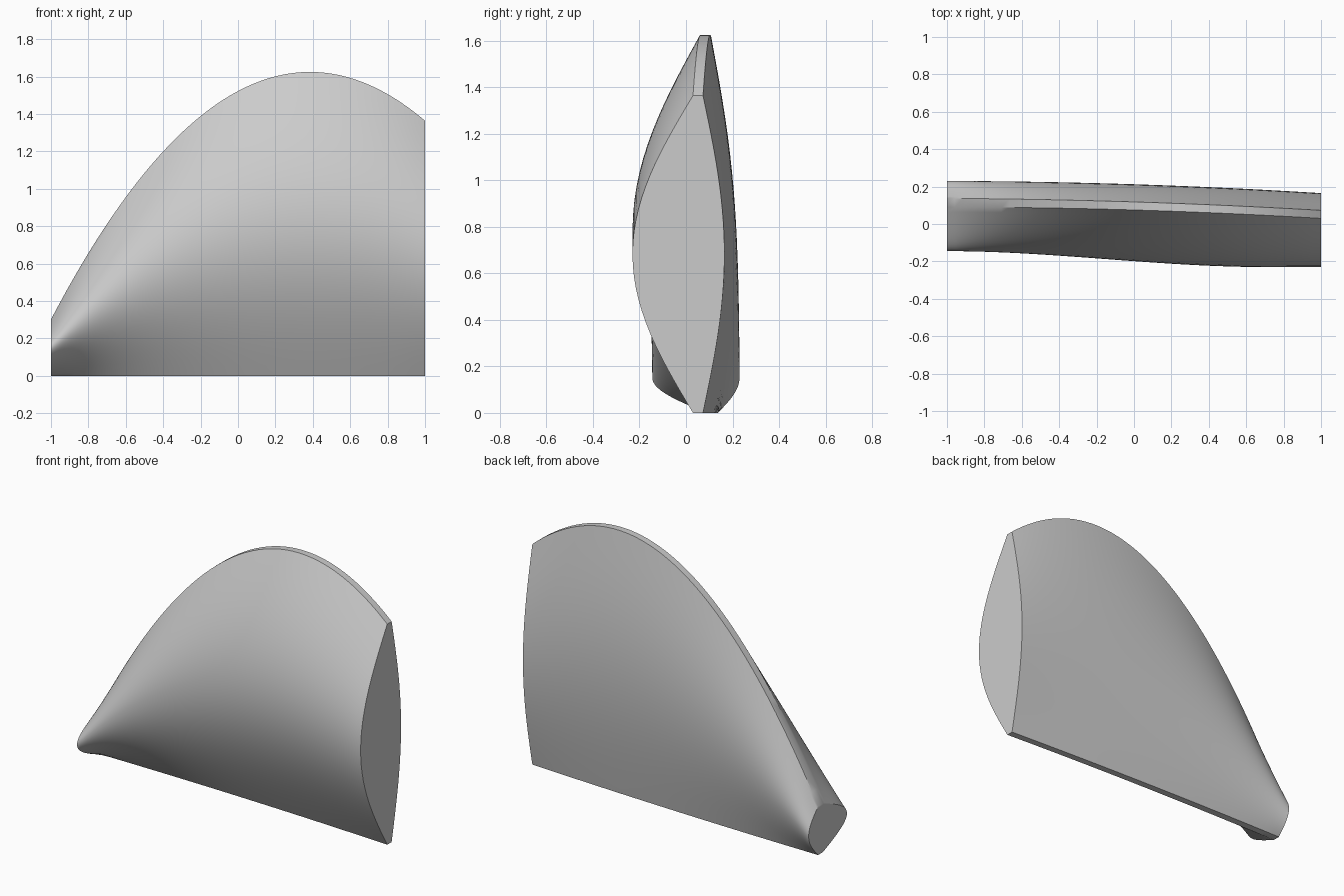
import bpy, bmesh, math

if "Cube" in bpy.data.objects:
    bpy.data.objects.remove(bpy.data.objects["Cube"])

STATIONS = 48   # sections along the length
SIDE = 28       # segments up each curved side


def section(x):
    """Lens-shaped cross-section with narrow flat top and bottom edges."""
    height = 1.625 - 0.69 * (x - 0.385) ** 2
    edge_front = 0.075 - 0.03 * x - 0.015 * x * x
    edge_back = 0.118 - 0.032 * x - 0.013 * x * x
    t = min((x + 1) / 1.7, 1.0)
    belly_front = -0.145 - 0.085 * t * t * (3 - 2 * t)
    belly_back = 0.2125 - 0.0325 * x - 0.015 * x * x
    front, back = [], []
    for i in range(SIDE + 1):
        u = i / SIDE
        bulge = math.sin(math.pi * u)
        front.append((x, edge_front + (belly_front - edge_front) * bulge, height * u))
        back.append((x, edge_back + (belly_back - edge_back) * bulge, height * u))
    return front + back[::-1]


# Blade body lofted through the sections
bm = bmesh.new()
rings = [[bm.verts.new(p) for p in section(-1 + 2 * i / STATIONS)]
         for i in range(STATIONS + 1)]
for a, b in zip(rings, rings[1:]):
    n = len(a)
    for i in range(n):
        j = (i + 1) % n
        bm.faces.new((a[i], b[i], b[j], a[j]))

# Flat end caps
bm.faces.new(rings[0])
bm.faces.new(rings[-1][::-1])
bmesh.ops.recalc_face_normals(bm, faces=bm.faces[:])

mesh = bpy.data.meshes.new("curved_blade")
bm.to_mesh(mesh)
bm.free()
blade = bpy.data.objects.new("curved_blade", mesh)
bpy.context.collection.objects.link(blade)

# Plain grey finish
grey = bpy.data.materials.new("light_grey")
grey.diffuse_color = (0.6, 0.6, 0.6, 1)
grey.use_nodes = True
grey.node_tree.nodes["Principled BSDF"].inputs["Base Color"].default_value = grey.diffuse_color
mesh.materials.append(grey)

# Smooth sides with crisp rims
bpy.context.view_layer.objects.active = blade
blade.select_set(True)
bpy.ops.object.shade_smooth_by_angle(angle=math.radians(30))
